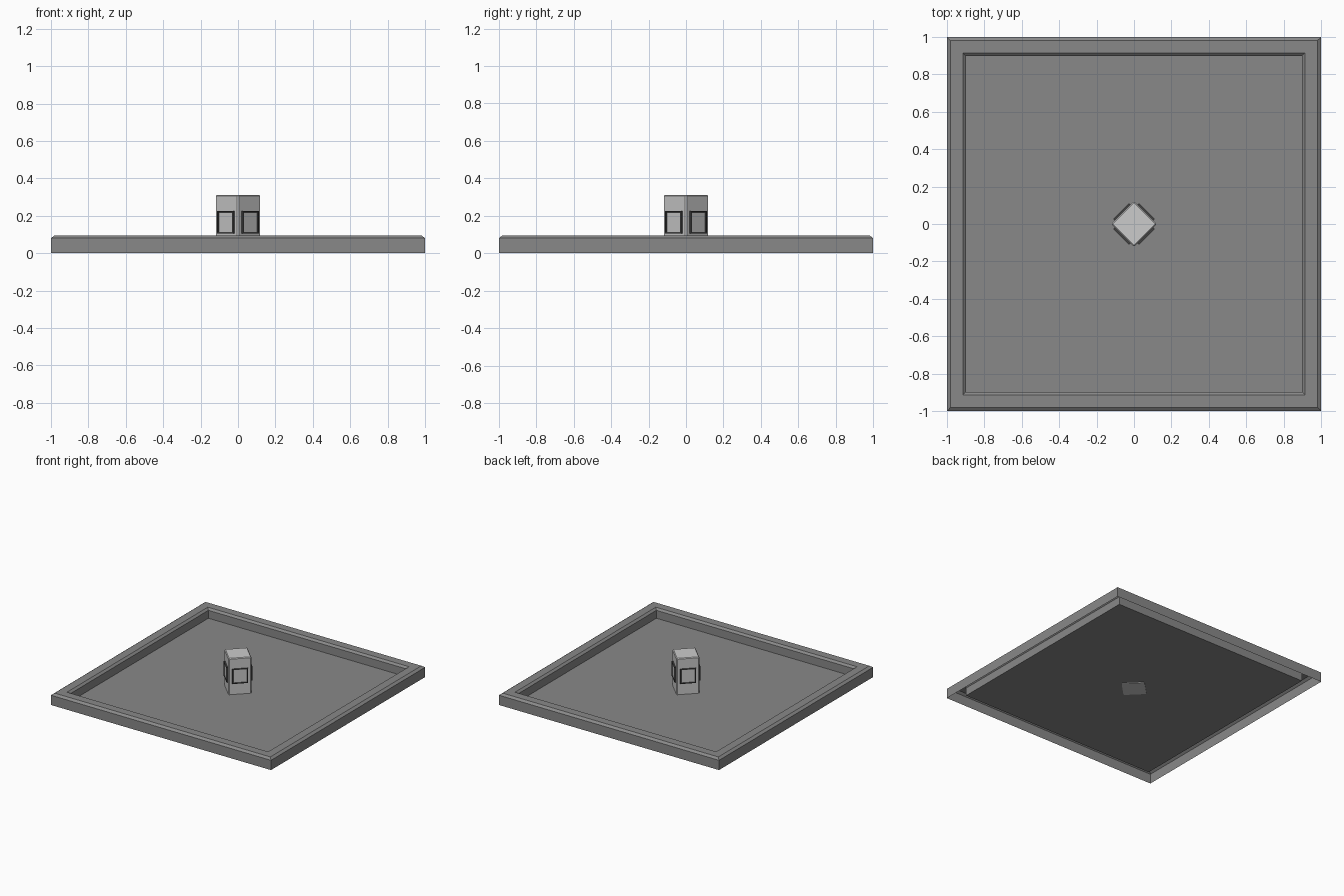
import bpy, bmesh
from math import pi, sin, cos
from mathutils import Matrix

if "Cube" in bpy.data.objects:
    bpy.data.objects.remove(bpy.data.objects["Cube"])


def grey(name, v):
    mat = bpy.data.materials.new(name)
    mat.diffuse_color = (v, v, v, 1)
    mat.use_nodes = True
    mat.node_tree.nodes["Principled BSDF"].inputs["Base Color"].default_value = mat.diffuse_color
    return mat


DARK, LIGHT, TRIM = grey("dark_grey", 0.25), grey("light_grey", 0.55), grey("trim_grey", 0.06)


def make_object(name, bm, *mats):
    mesh = bpy.data.meshes.new(name)
    bm.to_mesh(mesh)
    bm.free()
    for m in mats:
        mesh.materials.append(m)
    ob = bpy.data.objects.new(name, mesh)
    bpy.context.collection.objects.link(ob)
    return ob


# Tray: square loops from the outer foot over the rim to the floor, open underneath
FLOOR = 0.015
bm = bmesh.new()
loops = []
for r, z in [(1, 0), (1, 0.08), (0.98, 0.095), (0.914, 0.095), (0.897, 0.08), (0.897, FLOOR)]:
    loops.append([bm.verts.new((x * r, y * r, z)) for x, y in [(-1, -1), (1, -1), (1, 1), (-1, 1)]])
for a, b in zip(loops, loops[1:]):
    for i in range(4):
        j = (i + 1) % 4
        bm.faces.new((a[i], a[j], b[j], b[i]))
bm.faces.new(loops[-1])
make_object("tray", bm, DARK)

# Post: chamfered square column turned by 45 degrees, its foot just below the tray floor
bm = bmesh.new()
z0, z1, side = FLOOR - 0.005, 0.312, 0.173
bmesh.ops.create_cube(bm, size=1, matrix=Matrix.Translation((0, 0, (z0 + z1) / 2))
                      @ Matrix.Rotation(pi / 4, 4, 'Z') @ Matrix.Diagonal((side, side, z1 - z0, 1)))
edges = [e for e in bm.edges if max(v.co.z for v in e.verts) > 0.2]
bmesh.ops.bevel(bm, geom=edges, offset=0.006, segments=1, affect='EDGES')
make_object("post", bm, LIGHT)

# Framed panel on each post face: raised dark box with a shallow recessed light centre
for k in range(4):
    a = pi / 4 + k * pi / 2
    bm = bmesh.new()
    bmesh.ops.create_cube(bm, size=1, matrix=Matrix.Rotation(a, 4, 'Z')
                          @ Matrix.Translation((0.0885, 0, 0.166)) @ Matrix.Diagonal((0.018, 0.119, 0.12, 1)))
    bm.normal_update()
    front = max(bm.faces, key=lambda f: f.normal.x * cos(a) + f.normal.y * sin(a))
    bmesh.ops.inset_region(bm, faces=[front], thickness=0.009, depth=0)
    bmesh.ops.inset_region(bm, faces=[front], thickness=0.002, depth=-0.005)
    front.material_index = 1
    make_object(f"post_panel_{k + 1}", bm, TRIM, LIGHT)
